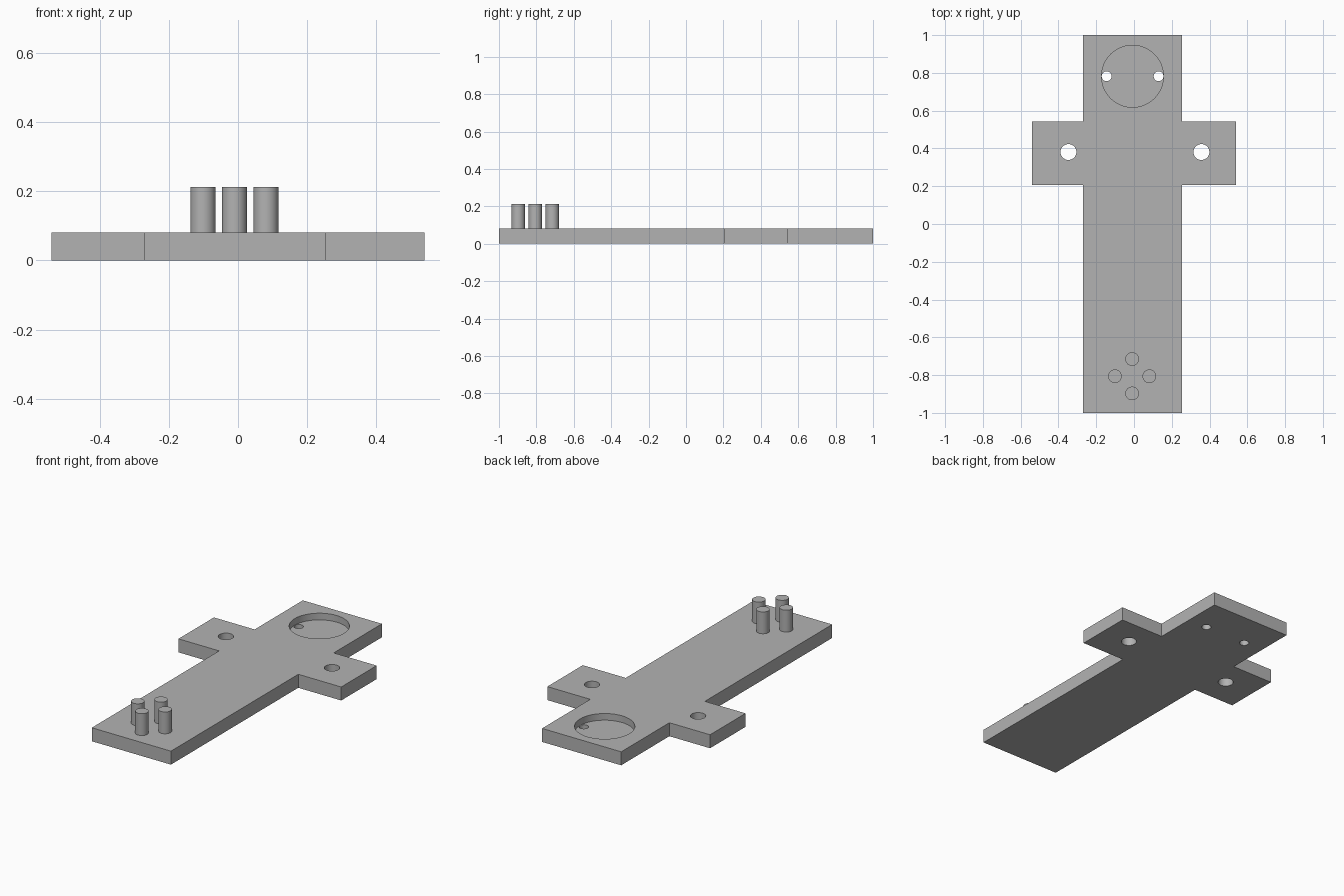
import bpy
import bmesh
from math import radians

cube = bpy.data.objects.get("Cube")
if cube:
    bpy.data.objects.remove(cube, do_unlink=True)

THICK = 0.081
PEG_TOP = 0.212
RECESS_FLOOR = 0.041

grey = bpy.data.materials.new("plain_grey")
grey.use_nodes = True
colour = (0.45, 0.45, 0.45, 1)
grey.diffuse_color = colour
grey.node_tree.nodes["Principled BSDF"].inputs["Base Color"].default_value = colour


def cylinder(name, x, y, radius, z0, z1):
    bpy.ops.mesh.primitive_cylinder_add(
        vertices=48, radius=radius, depth=z1 - z0, location=(x, y, (z0 + z1) / 2))
    ob = bpy.context.object
    ob.name = name
    ob.data.materials.append(grey)
    return ob


def smooth(ob):
    bpy.ops.object.select_all(action='DESELECT')
    ob.select_set(True)
    bpy.context.view_layer.objects.active = ob
    bpy.ops.object.shade_smooth_by_angle(angle=radians(30))


# Cross-shaped plate, extruded from its outline
outline = [(-0.27, -1), (0.255, -1), (0.255, 0.207), (0.54, 0.207),
           (0.54, 0.543), (0.255, 0.543), (0.255, 1), (-0.27, 1),
           (-0.27, 0.543), (-0.54, 0.543), (-0.54, 0.207), (-0.27, 0.207)]
bm = bmesh.new()
base = bm.faces.new([bm.verts.new((x, y, 0)) for x, y in outline])
top = bmesh.ops.extrude_face_region(bm, geom=[base])["geom"]
bmesh.ops.translate(bm, vec=(0, 0, THICK),
                    verts=[v for v in top if isinstance(v, bmesh.types.BMVert)])
bmesh.ops.recalc_face_normals(bm, faces=bm.faces)
mesh = bpy.data.meshes.new("cross_plate")
bm.to_mesh(mesh)
bm.free()
mesh.materials.append(grey)
plate = bpy.data.objects.new("cross_plate", mesh)
bpy.context.collection.objects.link(plate)

# Round recess, two small holes in its floor and one hole in each arm
cutters = [cylinder("recess_cutter", -0.008, 0.782, 0.164, RECESS_FLOOR, 0.2)]
for x, y, r in [(-0.145, 0.782, 0.026), (0.13, 0.782, 0.026),
                (-0.347, 0.381, 0.042), (0.357, 0.381, 0.042)]:
    cutters.append(cylinder("hole_cutter", x, y, r, -0.1, 0.25))
for cutter in cutters:
    bpy.context.view_layer.objects.active = plate
    mod = plate.modifiers.new("cut", 'BOOLEAN')
    mod.operation = 'DIFFERENCE'
    mod.solver = 'EXACT'
    mod.object = cutter
    bpy.ops.object.modifier_apply(modifier=mod.name)
    bpy.data.objects.remove(cutter, do_unlink=True)
smooth(plate)

# Four pegs in a diamond
for side, dx, dy in [("front", 0, -1), ("back", 0, 1), ("left", 1, 0), ("right", -1, 0)]:
    peg = cylinder(side + "_peg", -0.01 + dx * 0.091, -0.806 + dy * 0.091,
                   0.036, THICK - 0.01, PEG_TOP)
    smooth(peg)
